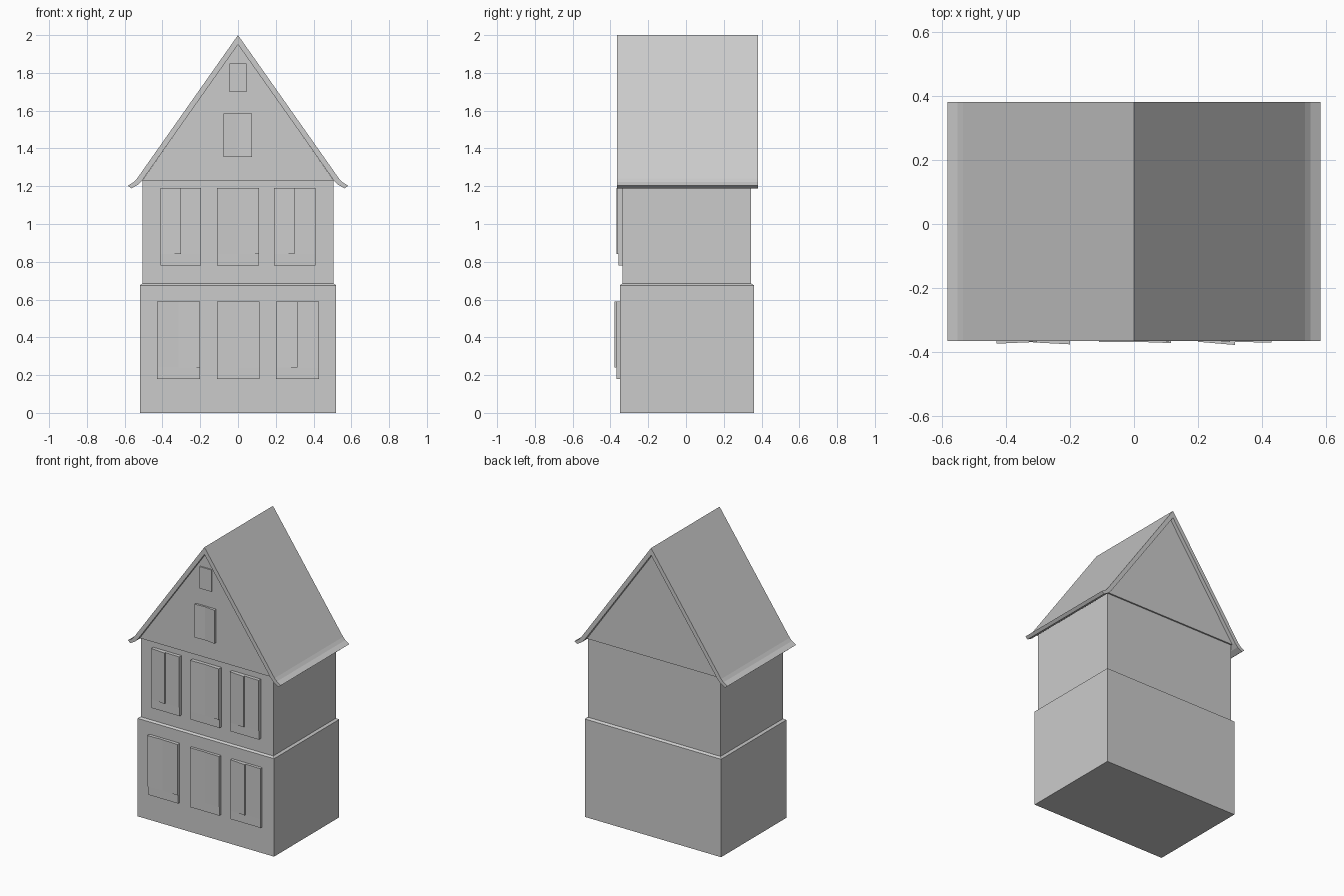
import bpy
import bmesh

cube = bpy.data.objects.get("Cube")
if cube:
    bpy.data.objects.remove(cube, do_unlink=True)

# One plain colour for the whole house
grey = bpy.data.materials.new("plain_grey")
grey.use_nodes = True
colour = (0.6, 0.6, 0.6, 1)
grey.diffuse_color = colour
grey.node_tree.nodes["Principled BSDF"].inputs["Base Color"].default_value = colour


def loft(name, start, end):
    """Solid between two matching outlines of 3D points."""
    bm = bmesh.new()
    a = [bm.verts.new(p) for p in start]
    b = [bm.verts.new(p) for p in end]
    bm.faces.new(a)
    bm.faces.new(b[::-1])
    for i in range(len(a)):
        j = (i + 1) % len(a)
        bm.faces.new((a[i], b[i], b[j], a[j]))
    bmesh.ops.recalc_face_normals(bm, faces=bm.faces)
    mesh = bpy.data.meshes.new(name)
    bm.to_mesh(mesh)
    bm.free()
    mesh.materials.append(grey)
    obj = bpy.data.objects.new(name, mesh)
    bpy.context.collection.objects.link(obj)
    return obj


def storey(name, low, high):
    """Each ring is (half width, front y, back y, z)."""
    def ring(w, front, back, z):
        return [(-w, front, z), (w, front, z), (w, back, z), (-w, back, z)]
    loft(name, ring(*low), ring(*high))


def extrude_y(name, profile, front, back):
    loft(name, [(x, front, z) for x, z in profile], [(x, back, z) for x, z in profile])


def panel(name, x0, x1, z0, z1, y0, y1, back):
    """Upright panel whose front runs from y0 at its right edge to y1 at its left."""
    plan = [(x0, y0), (x1, y1), (x1, back), (x0, back)]
    loft(name, [(x, y, z0) for x, y in plan], [(x, y, z1) for x, y in plan])


# Walls
ground, upper = (0.52, -0.35, 0.36), (0.505, -0.337, 0.345)
storey("ground_floor", (*ground, 0), (*ground, 0.675))
storey("floor_ledge", (*ground, 0.675), (*upper, 0.685))
storey("upper_floor", (*upper, 0.685), (*upper, 1.23))
extrude_y("gable", [(-0.507, 1.23), (0.507, 1.23), (0, 1.953)], -0.345, 0.355)

# Roof with flared eaves
outer = [(0.535, 1.24), (0.552, 1.222), (0.583, 1.203)]
inner = [(0.565, 1.188), (0.53, 1.208), (0.508, 1.23)]
half = outer + inner
mirrored = [(-x, z) for x, z in reversed(half)]
extrude_y("roof", [(0, 2)] + half + [(0, 1.95)] + mirrored, -0.366, 0.381)

# Windows: backing slab and two leaves, each slightly ajar
LEFT_AJAR, RIGHT_AJAR, BOTH_AJAR = (0, 0, 0, 1), (0, 1, 0, 0.3), (0.6, 0.1, 0.2, 0.8)


def window(name, x0, x1, z0, z1, slab, wall, sill=0.06, depth=0.01, ajar=BOTH_AJAR):
    panel(name + "_slab", x0, x1, z0, z1, slab, slab, wall)
    mid = (x0 + x1) / 2
    proud = [slab - 0.001 - depth * a for a in ajar]
    panel(name + "_right_leaf", x0, mid, z0 + sill, z1, proud[0], proud[1], wall)
    panel(name + "_left_leaf", mid, x1, z0 + sill, z1, proud[2], proud[3], wall)


window("ground_right_window", -0.43, -0.2, 0.18, 0.59, -0.367, -0.34, ajar=BOTH_AJAR)
window("ground_middle_window", -0.11, 0.115, 0.18, 0.59, -0.367, -0.34, ajar=LEFT_AJAR, depth=0.004)
window("ground_left_window", 0.2, 0.43, 0.18, 0.59, -0.367, -0.34, ajar=RIGHT_AJAR)
window("upper_right_window", -0.41, -0.195, 0.78, 1.19, -0.358, -0.33, ajar=RIGHT_AJAR)
window("upper_middle_window", -0.11, 0.11, 0.78, 1.19, -0.358, -0.33, ajar=BOTH_AJAR)
window("upper_left_window", 0.19, 0.41, 0.78, 1.19, -0.358, -0.33, ajar=RIGHT_AJAR)
window("gable_window", -0.078, 0.075, 1.355, 1.585, -0.353, -0.34, sill=0, depth=0.014)
panel("attic_window", -0.045, 0.045, 1.7, 1.85, -0.354, -0.354, -0.34)
